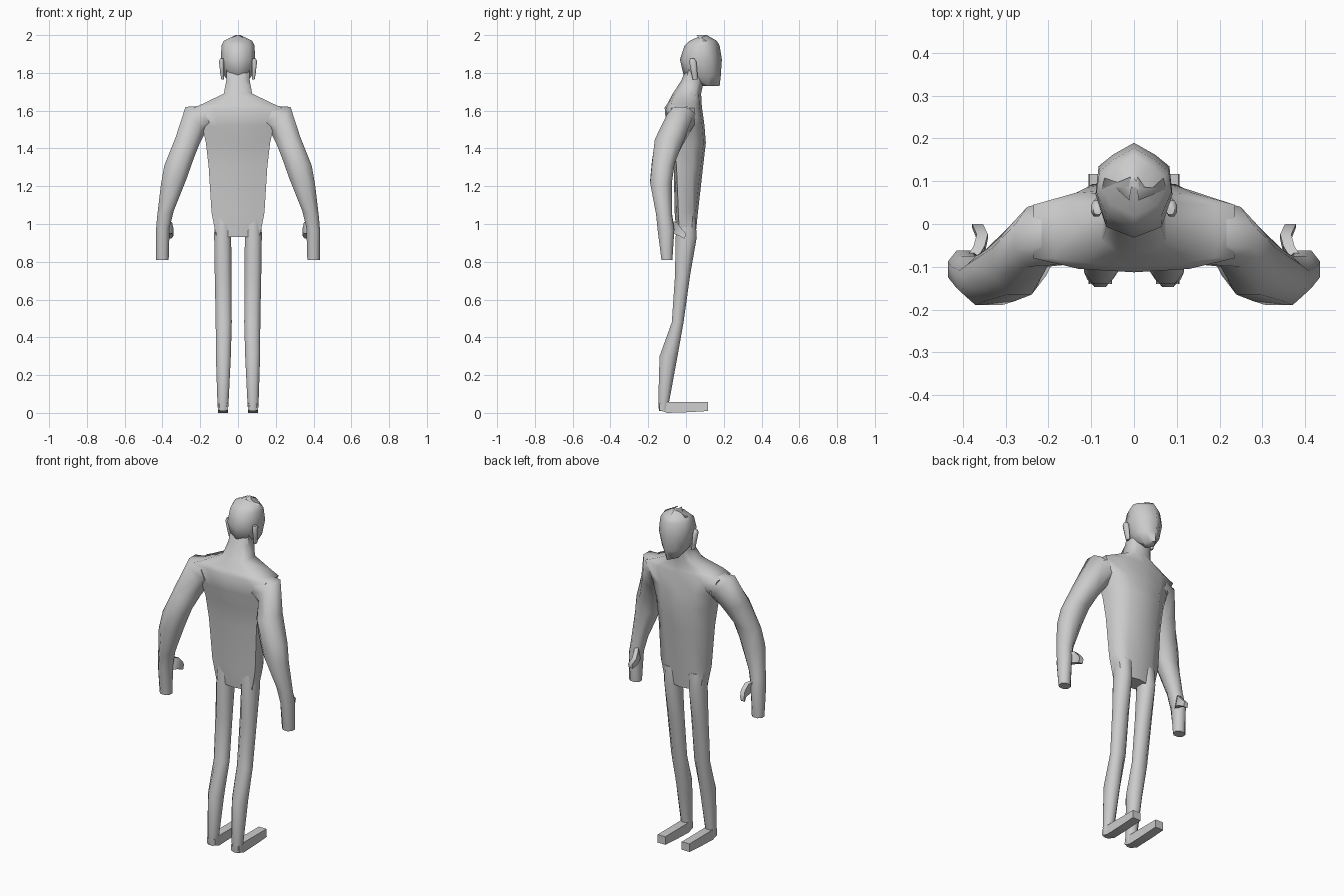
import bpy, bmesh, math
from mathutils import Vector

if "Cube" in bpy.data.objects:
    bpy.data.objects.remove(bpy.data.objects["Cube"])

clay = bpy.data.materials.new("light grey")
clay.diffuse_color = (0.6, 0.6, 0.6, 1)
clay.use_nodes = True
clay.node_tree.nodes["Principled BSDF"].inputs["Base Color"].default_value = clay.diffuse_color


def loft(name, rings, mirror=False, angle=65):
    """Skin a list of equal rings, cap both ends, optionally mirror in x."""
    bm = bmesh.new()
    vs = [[bm.verts.new(p) for p in r] for r in rings]
    n = len(rings[0])
    for a, b in zip(vs, vs[1:]):
        for i in range(n):
            j = (i + 1) % n
            bm.faces.new((a[i], a[j], b[j], b[i]))
    bm.faces.new(vs[0])
    bm.faces.new(vs[-1])
    if mirror:
        geo = bmesh.ops.duplicate(bm, geom=bm.verts[:] + bm.edges[:] + bm.faces[:])
        for v in geo["geom"]:
            if isinstance(v, bmesh.types.BMVert):
                v.co.x = -v.co.x
    bmesh.ops.remove_doubles(bm, verts=bm.verts[:], dist=1e-5)
    bmesh.ops.recalc_face_normals(bm, faces=bm.faces[:])
    me = bpy.data.meshes.new(name)
    bm.to_mesh(me)
    bm.free()
    me.materials.append(clay)
    ob = bpy.data.objects.new(name, me)
    bpy.context.collection.objects.link(ob)
    bpy.ops.object.select_all(action="DESELECT")
    ob.select_set(True)
    bpy.context.view_layer.objects.active = ob
    bpy.ops.object.shade_smooth_by_angle(angle=math.radians(angle))
    return ob


def symmetric(z, half):
    """Ring from a half outline that starts and ends on the centre line."""
    return [(x, y, z) for x, y in half] + [(-x, y, z) for x, y in half[-2:0:-1]]


OCT = [(1, .42), (.45, 1), (-.45, 1), (-1, .42),
       (-1, -.42), (-.45, -1), (.45, -1), (1, -.42)]


def limb_ring(inner, outer, yf, yb):
    """Eight-sided ring spanning inner to outer (x, z) points and yb to yf."""
    i, o = Vector((inner[0], 0, inner[1])), Vector((outer[0], 0, outer[1]))
    mid = (i + o) / 2 + Vector((0, (yf + yb) / 2, 0))
    return [mid + (o - i) / 2 * u + Vector((0, (yf - yb) / 2 * v, 0)) for u, v in OCT]


# Torso and neck: height, half width, front y, back y, side front y, side back y
torso = [
    (.93, .115, .05, -.05, .03, -.035),
    (1.06, .14, .063, -.06, .035, -.04),
    (1.30, .155, .09, -.065, .035, -.05),
    (1.43, .17, .105, -.085, .04, -.06),
    (1.52, .19, .098, -.105, .045, -.075),
    (1.615, .235, .085, -.113, .045, -.08),
    (1.635, .19, .083, -.10, .045, -.08),
    (1.69, .075, .08, -.07, .05, -.04),
    (1.76, .062, .095, -.025, .065, .0),
    (1.82, .06, .10, .0, .07, .015),
]
loft("torso", [symmetric(z, [(0, f), (.58 * w, f - .012), (w, sf), (w, sb),
                             (.55 * w, b + .008), (0, b)])
               for z, w, f, b, sf, sb in torso])

# Head: height, half width, front y, back y
head = [
    (1.73, .035, .178, .09),
    (1.785, .073, .184, -.012),
    (1.87, .09, .19, -.032),
    (1.945, .088, .178, -.008),
    (1.97, .075, .163, .02),
    (2.0, .012, .11, .085),
]
loft("head", [symmetric(z, [(0, f), (.55 * w, f - .028), (.92 * w, f - .055),
                            (w, (f + b) / 2 - .01), (.72 * w, b + .025), (0, b)])
              for z, w, f, b in head])

# Ears: slim tilted slabs
loft("ears", [limb_ring((.075, z), (x, z), f, b)
              for z, x, f, b in [(1.765, .088, .06, .035), (1.80, .094, .06, .028),
                                 (1.86, .101, .055, .017), (1.875, .095, .045, .022)]], True)

# Arms and hands: inner (x, z), outer (x, z), front y, back y
loft("arms", [limb_ring(*r) for r in [
    ((.14, 1.51), (.19, 1.625), .06, -.095),
    ((.175, 1.48), (.278, 1.62), .04, -.10),
    ((.205, 1.42), (.33, 1.46), -.01, -.165),
    ((.235, 1.345), (.39, 1.31), -.06, -.18),
    ((.272, 1.24), (.408, 1.21), -.075, -.19),
    ((.34, 1.07), (.428, 1.04), -.075, -.158),
    ((.362, .98), (.435, .96), -.062, -.15),
    ((.367, .81), (.433, .81), -.072, -.13),
]], True)

# Thumbs: short tapering hooks
loft("thumbs", [[(x + dx, y + dz * .3, z + dz) for dx, dz in
                 [(-.013, -r), (.013, -r), (.013, r), (-.013, r)]]
                for x, y, z, r in [(.385, -.10, .985, .035), (.362, -.06, .98, .03),
                                   (.355, -.03, .957, .02), (.366, -.004, .935, .013)]], True)

# Legs: height, inner x, outer x, front y, back y
loft("legs", [limb_ring((xi, z), (xo, z), f, b) for z, xi, xo, f, b in [
    (1.03, .03, .125, .05, -.045),
    (.93, .036, .126, .057, -.055),
    (.73, .035, .123, .022, -.058),
    (.48, .033, .118, -.013, -.075),
    (.30, .038, .117, -.045, -.14),
    (.055, .05, .109, -.09, -.147),
    (.01, .053, .106, -.095, -.143),
]], True)

# Feet: flat blocks from heel to toe
loft("feet", [[(.052, y, lo), (.106, y, lo), (.104, y, hi), (.054, y, hi)]
              for y, lo, hi in [(-.14, .014, .05), (-.10, 0, .058),
                                (.02, .004, .057), (.117, .01, .057)]], True, 40)
